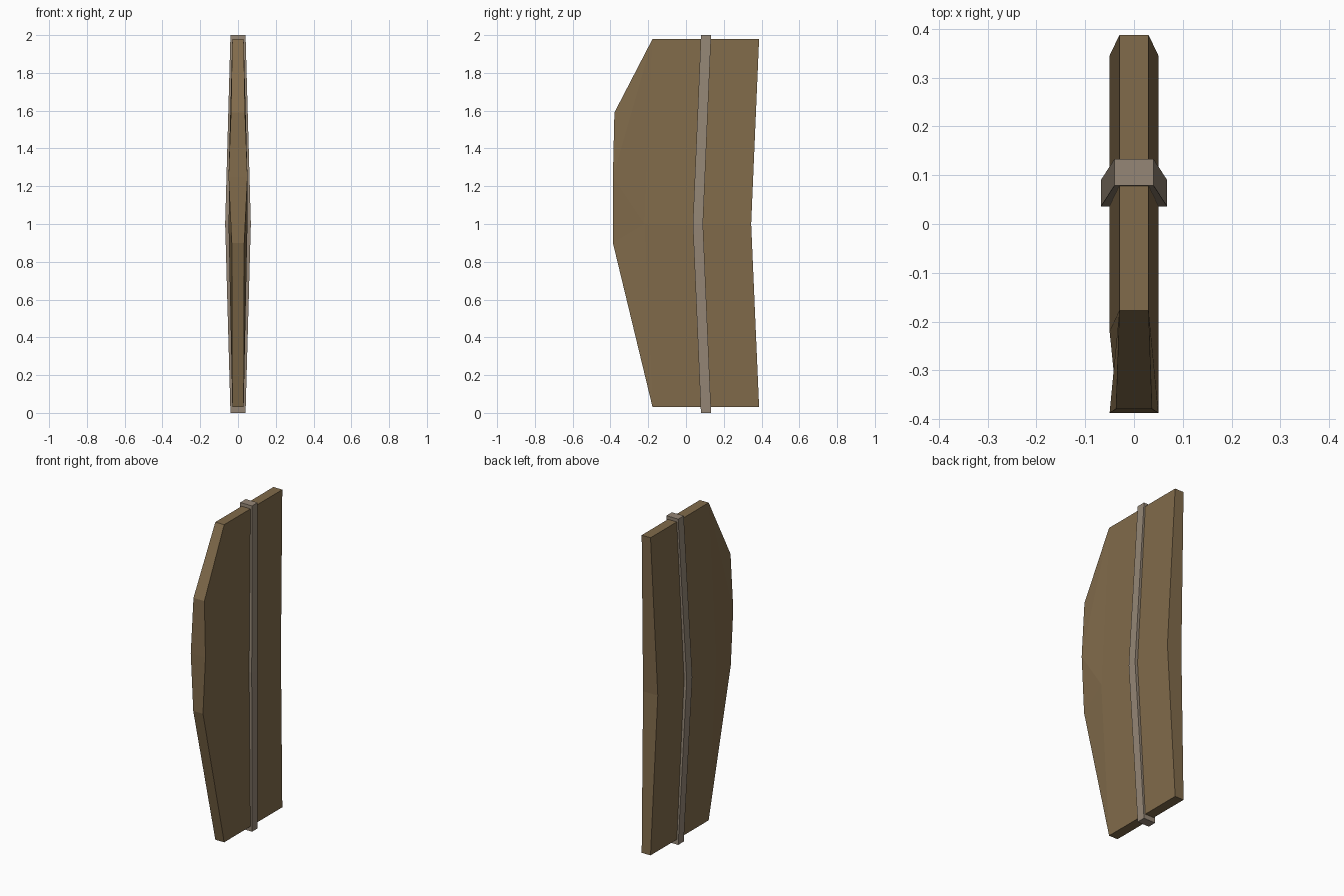
import bpy

if "Cube" in bpy.data.objects:
    bpy.data.objects.remove(bpy.data.objects["Cube"])


def make_part(name, verts, faces, color):
    mesh = bpy.data.meshes.new(name)
    mesh.from_pydata(verts, [], faces)
    mesh.update()
    obj = bpy.data.objects.new(name, mesh)
    bpy.context.collection.objects.link(obj)
    mat = bpy.data.materials.new(name + "_material")
    mat.diffuse_color = (*color, 1)
    mat.use_nodes = True
    mat.node_tree.nodes["Principled BSDF"].inputs["Base Color"].default_value = mat.diffuse_color
    mesh.materials.append(mat)
    return obj


def slab(name, outline, right_faces, left_faces, color):
    # outline: (half thickness, y, z) around the side profile, then inner points
    count = len(outline)
    verts = [(h, y, z) for h, y, z in outline] + [(-h, y, z) for h, y, z in outline]
    faces = [tuple(f) for f in right_faces]
    faces += [tuple(i + count for i in reversed(f)) for f in left_faces]
    return verts, faces, count


def rim(n, count):
    return [(i, i + count, (i + 1) % n + count, (i + 1) % n) for i in range(n)]


# Wooden panel: bowed plank, thickest at mid height, with a bulging front edge
panel = [(.03, .387, .03), (.05, .345, 1.0), (.03, .387, 1.98),
         (.03, -.177, 1.98), (.037, -.379, 1.59), (.05, -.387, 1.25),
         (.033, -.387, .90), (.03, -.177, .03), (.05, -.22, 1.0)]
body = [(0, 1, 8, 7), (1, 2, 3, 8)]
right = body + [(3, 4, 5), (3, 5, 8), (8, 5, 6), (8, 6, 7)]
left = body + [(3, 4, 5), (3, 5, 6), (3, 6, 8), (8, 6, 7)]
verts, faces, count = slab("panel", panel, right, left, (0, 0, 0))
make_part("wooden_panel", verts, faces + rim(8, count), (.22, .147, .07))

# Central band: bent bar running the full height through the panel
band = [(.04, .133, 0), (.068, .09, 1.0), (.04, .133, 2),
        (.04, .079, 2), (.068, .036, 1.0), (.04, .079, 0)]
sides = [(0, 1, 4, 5), (1, 2, 3, 4)]
verts, faces, count = slab("band", band, sides, sides, (0, 0, 0))
make_part("center_band", verts, faces + rim(6, count), (.30, .24, .18))
